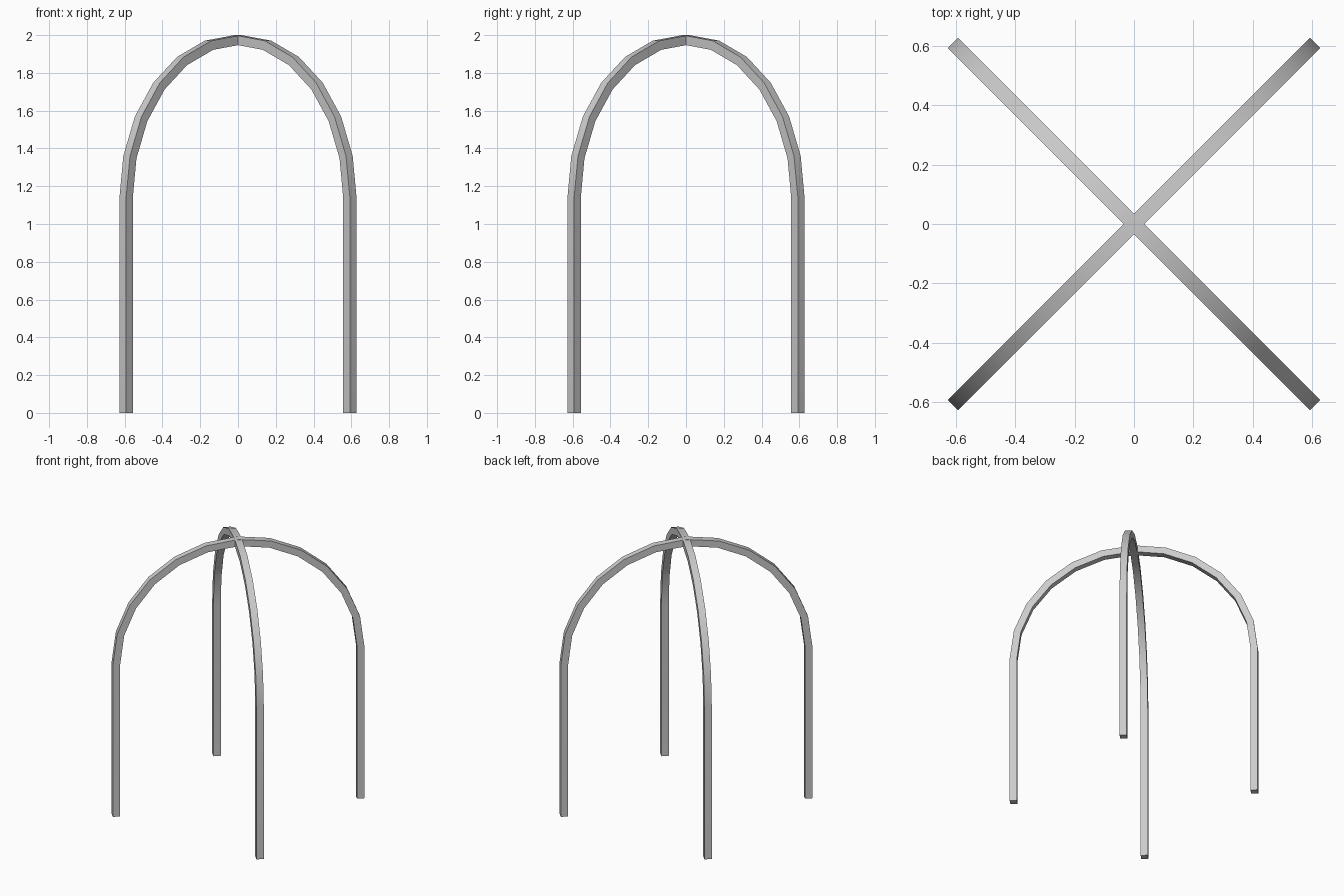
import bpy, bmesh, math
from mathutils import Matrix, Vector

cube = bpy.data.objects.get("Cube")
if cube:
    bpy.data.objects.remove(cube)

OUTER, BAR, STEPS = 0.863, 0.05, 12
SPRING = 2 - OUTER  # height where the curve starts

grey = bpy.data.materials.new("grey metal")
grey.use_nodes = True
colour = (0.6, 0.6, 0.6, 1)
grey.diffuse_color = colour
grey.node_tree.nodes["Principled BSDF"].inputs["Base Color"].default_value = colour


def arch_path(radius):
    """Foot, half circle, foot."""
    arc = [math.pi * i / STEPS for i in range(STEPS + 1)]
    points = [(radius * math.cos(a), SPRING + radius * math.sin(a)) for a in arc]
    return [(radius, 0)] + points + [(-radius, 0)]


def make_arch(name, turn):
    bm = bmesh.new()
    spin = Matrix.Rotation(turn, 3, "Z")
    rings = []
    for (xo, zo), (xi, zi) in zip(arch_path(OUTER), arch_path(OUTER - BAR)):
        corners = [(xo, -BAR / 2, zo), (xo, BAR / 2, zo),
                   (xi, BAR / 2, zi), (xi, -BAR / 2, zi)]
        rings.append([bm.verts.new(spin @ Vector(c)) for c in corners])
    # Square bar swept along the path, closed at both feet
    for a, b in zip(rings, rings[1:]):
        for k in range(4):
            n = (k + 1) % 4
            bm.faces.new((a[k], a[n], b[n], b[k]))
    bm.faces.new(rings[0])
    bm.faces.new(rings[-1])
    bmesh.ops.recalc_face_normals(bm, faces=bm.faces)
    mesh = bpy.data.meshes.new(name)
    bm.to_mesh(mesh)
    bm.free()
    mesh.materials.append(grey)
    obj = bpy.data.objects.new(name, mesh)
    bpy.context.collection.objects.link(obj)
    bpy.ops.object.select_all(action="DESELECT")
    obj.select_set(True)
    bpy.context.view_layer.objects.active = obj
    bpy.ops.object.shade_smooth_by_angle(angle=math.radians(30))


# Two arches crossing at the crown
make_arch("arch_rising_diagonal", math.pi / 4)
make_arch("arch_falling_diagonal", -math.pi / 4)
